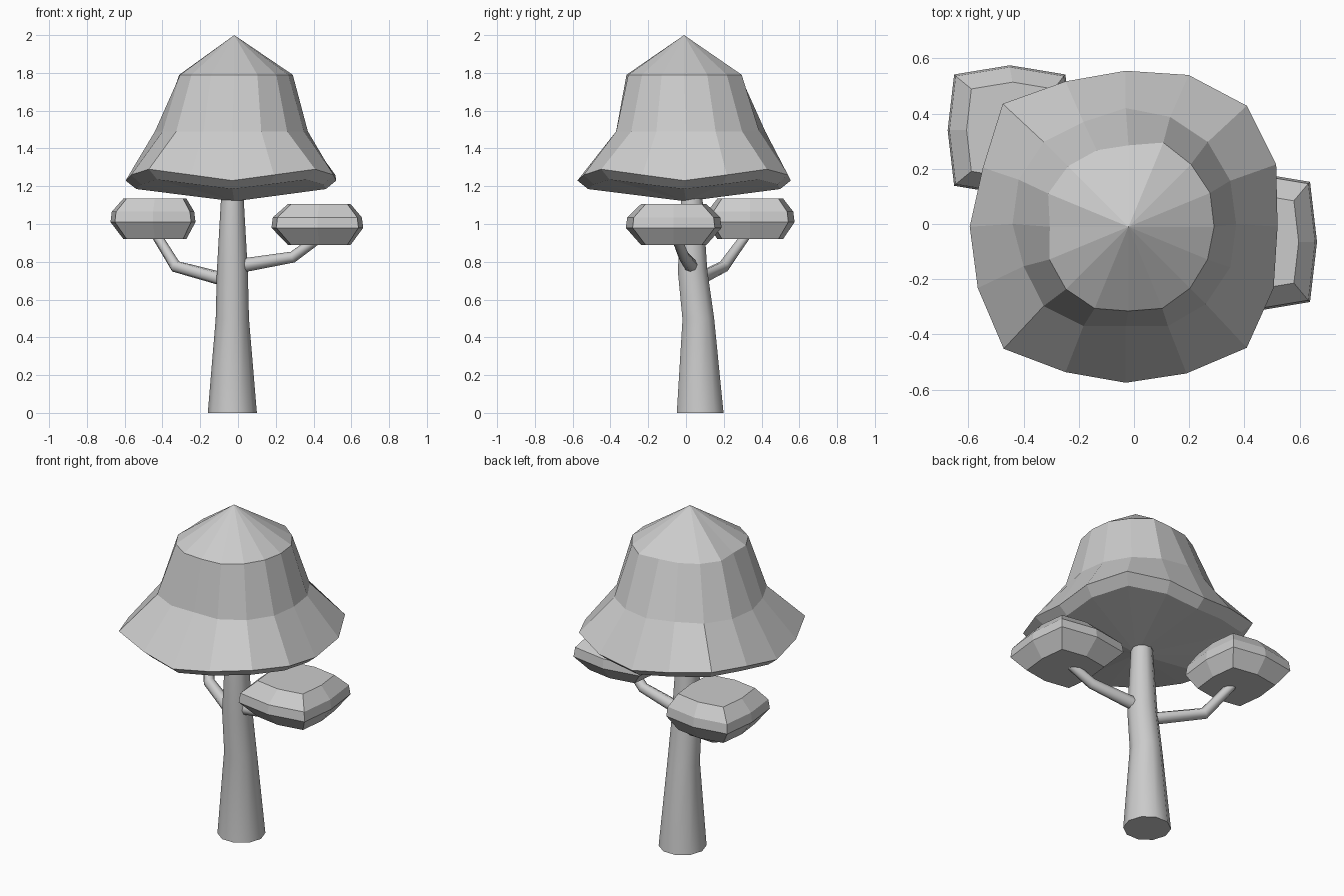
import bpy, bmesh
from math import cos, sin, pi
from mathutils import Vector

if "Cube" in bpy.data.objects:
    bpy.data.objects.remove(bpy.data.objects["Cube"])


def loft(name, rings, smooth=False):
    """Skin a stack of equal-count rings; a one-point ring makes a tip."""
    bm = bmesh.new()
    vs = [[bm.verts.new(p) for p in r] for r in rings]
    for a, b in zip(vs, vs[1:]):
        n = max(len(a), len(b))
        for i in range(n):
            j = (i + 1) % n
            if len(a) == 1:
                bm.faces.new((a[0], b[j], b[i]))
            elif len(b) == 1:
                bm.faces.new((a[i], a[j], b[0]))
            else:
                bm.faces.new((a[i], a[j], b[j], b[i]))
    for end in (vs[0], vs[-1]):
        if len(end) > 2:
            bm.faces.new(end)
    bmesh.ops.recalc_face_normals(bm, faces=bm.faces[:])
    for f in bm.faces:
        f.smooth = smooth and len(f.verts) == 4
    me = bpy.data.meshes.new(name)
    bm.to_mesh(me)
    bm.free()
    ob = bpy.data.objects.new(name, me)
    bpy.context.collection.objects.link(ob)
    return ob


def ring(center, radii, scale=1.0, lift=0.0):
    """Irregular ring; lift raises the four corners."""
    n = len(radii)
    cx, cy, cz = center
    pts = []
    for i, r in enumerate(radii):
        a = 2 * pi * i / n
        pts.append((cx + r * scale * cos(a), cy + r * scale * sin(a),
                    cz + lift * sin(2 * a) ** 2))
    return pts


def tube(name, path, radii, sides):
    """Round tube through path points, turned to follow the path."""
    pts = [Vector(p) for p in path]
    rings = []
    for i, p in enumerate(pts):
        d = (pts[min(i + 1, len(pts) - 1)] - pts[max(i - 1, 0)]).normalized()
        if i == 0 and p.z == 0:
            d = Vector((0, 0, 1))
        u = d.cross(Vector((0, 1, 0))).normalized()
        v = d.cross(u)
        rings.append([p + radii[i] * (cos(2 * pi * k / sides) * u + sin(2 * pi * k / sides) * v)
                      for k in range(sides)])
    return loft(name, rings, True)


# Main bell-shaped canopy with raised corners
rim = [.55, .59, .62, .595, .565, .57, .63, .56, .565, .58, .625, .57, .565, .575, .62, .58]
waist = [.40, .41, .42, .42, .42, .40, .42, .42, .41, .40, .42, .40, .37, .40, .41, .41]
crown = [.31, .32, .32, .33, .295, .30, .31, .315, .285, .31, .32, .32, .305, .32, .315, .31]
loft("main_canopy", [
    [(-.02, 0, 1.12)],
    ring((-.03, -.01, 1.185), rim, .9, .05),
    ring((-.03, -.01, 1.23), rim, 1, .06),
    ring((-.03, 0, 1.49), waist),
    ring((-.02, -.01, 1.79), crown),
    [(-.02, -.01, 2.0)],
])

# Small side canopies: flattened rounded boxes
square = [.225, .285, .235, .285, .225, .285, .235, .285]
for name, x, y, z in (("left_canopy", -.45, .34, 1.02), ("right_canopy", .42, -.065, .99)):
    tilt = 1.08 if x > 0 else 1.0
    loft(name, [
        ring((x + .01, y, z - .10), square, .74),
        ring((x, y, z - .01), square, tilt),
        ring((x, y, z + .045), square, .97 * tilt),
        ring((x + .01, y, z + .115), square, .74),
    ])

# Trunk
tube("trunk", [(-.03, .075, 0), (-.03, .065, .5), (-.03, .035, .75), (-.03, .03, 1.17)],
     [.13, .088, .082, .058], 10)

# Branches
tube("left_branch", [(-.05, .05, .70), (-.33, .20, .775), (-.45, .34, .97)], [.036, .032, .026], 8)
tube("right_branch", [(-.01, .03, .775), (.29, -.01, .825), (.46, -.06, .95)], [.038, .03, .026], 8)
